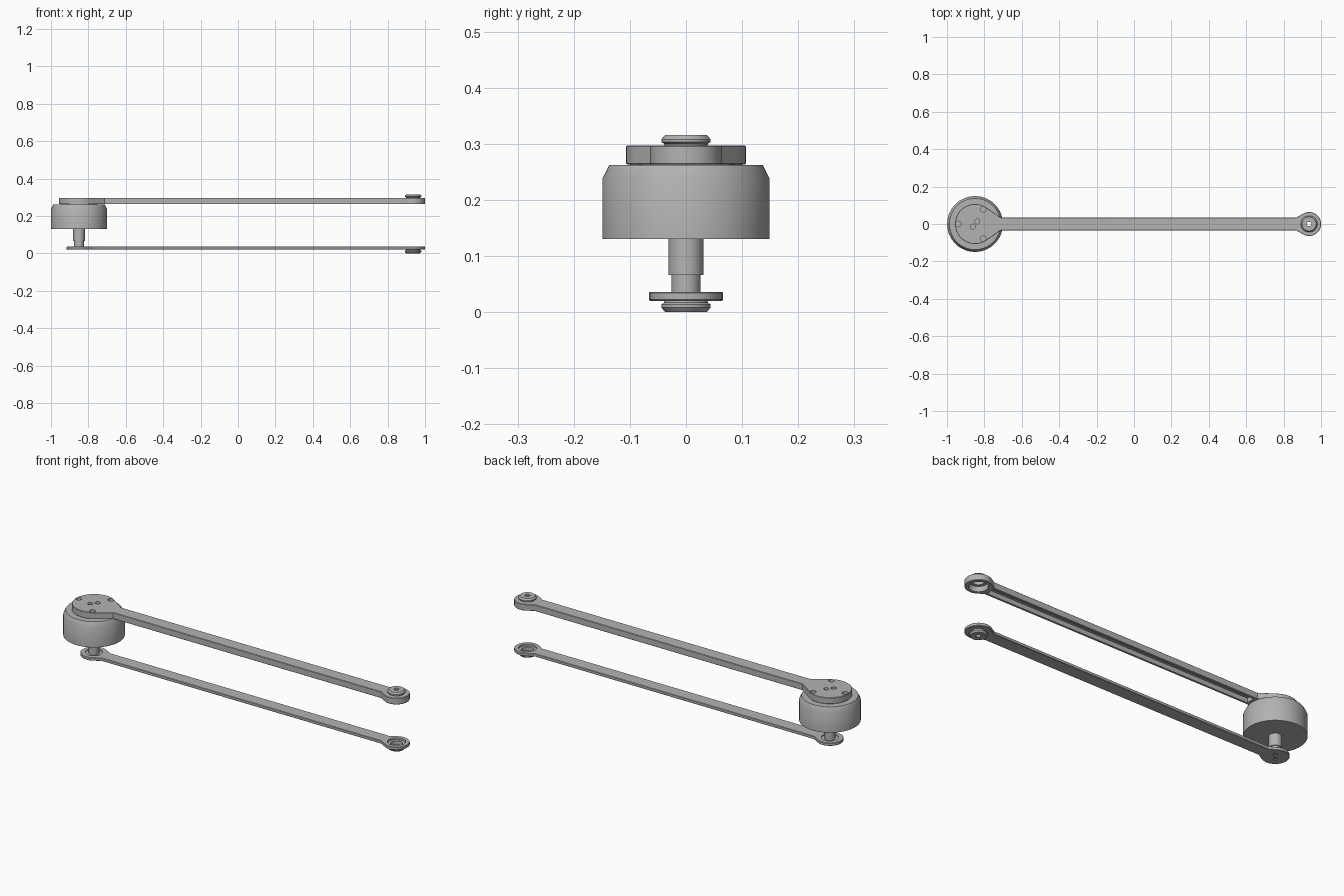
import bpy, bmesh, math

if "Cube" in bpy.data.objects:
    bpy.data.objects.remove(bpy.data.objects["Cube"], do_unlink=True)

GREY = (0.45, 0.45, 0.45, 1)
metal = bpy.data.materials.new("plain grey")
metal.use_nodes = True
metal.diffuse_color = GREY
metal.node_tree.nodes["Principled BSDF"].inputs["Base Color"].default_value = GREY

MOTOR_X, TIP_X = -0.85, 0.936
HALF_WIDTH = 0.035


def activate(obj):
    bpy.ops.object.select_all(action="DESELECT")
    obj.select_set(True)
    bpy.context.view_layer.objects.active = obj


def add_object(name, bm):
    bmesh.ops.recalc_face_normals(bm, faces=bm.faces)
    mesh = bpy.data.meshes.new(name)
    bm.to_mesh(mesh)
    bm.free()
    mesh.materials.append(metal)
    obj = bpy.data.objects.new(name, mesh)
    bpy.context.collection.objects.link(obj)
    return obj


def smooth(obj):
    activate(obj)
    bpy.ops.object.shade_smooth_by_angle(angle=math.radians(30))


def lathe(name, x, profile, y=0, steps=64):
    """Turn an open or closed (radius, z) profile around a vertical axis."""
    bm = bmesh.new()
    verts = [bm.verts.new((x + r, y, z)) for r, z in profile]
    edges = [bm.edges.new(pair) for pair in zip(verts, verts[1:])]
    if profile[0][0] > 0:
        edges.append(bm.edges.new((verts[-1], verts[0])))
    bmesh.ops.spin(bm, geom=verts + edges, cent=(x, y, 0), axis=(0, 0, 1),
                   angle=math.tau, steps=steps)
    bmesh.ops.remove_doubles(bm, verts=bm.verts, dist=1e-5)
    return add_object(name, bm)


def cylinder(name, x, y, r, z0, z1):
    return lathe(name, x, [(0, z0), (r, z0), (r, z1), (0, z1)], y, 40)


def box(name, x0, x1, half, z0, z1):
    bm = bmesh.new()
    bmesh.ops.create_cube(bm, size=1)
    for v in bm.verts:
        v.co = (x0 if v.co.x < 0 else x1, math.copysign(half, v.co.y),
                z0 if v.co.z < 0 else z1)
    return add_object(name, bm)


def arm(name, r_left, a_left, r_right, a_right, z0, z1):
    """Flat bar with a round head at each end, blended in by tangents."""
    outline = []
    for x, r, a, side in ((MOTOR_X, r_left, a_left, 1), (TIP_X, r_right, a_right, -1)):
        a = math.radians(a)
        neck = r * math.cos(a) + (r * math.sin(a) - HALF_WIDTH) * math.tan(a)
        outline.append((x + side * neck, side * HALF_WIDTH))
        for i in range(49):
            t = a + (math.tau - 2 * a) * i / 48
            outline.append((x + side * r * math.cos(t), side * r * math.sin(t)))
        outline.append((x + side * neck, -side * HALF_WIDTH))
    bm = bmesh.new()
    face = bm.faces.new([bm.verts.new((x, y, z0)) for x, y in outline])
    top = bmesh.ops.extrude_face_region(bm, geom=[face])["geom"]
    bmesh.ops.translate(bm, vec=(0, 0, z1 - z0),
                        verts=[g for g in top if isinstance(g, bmesh.types.BMVert)])
    obj = add_object(name, bm)
    activate(obj)
    bevel = obj.modifiers.new("edge", "BEVEL")
    bevel.width, bevel.segments = 0.002, 1
    bevel.limit_method, bevel.angle_limit = "ANGLE", math.radians(60)
    bpy.ops.object.modifier_apply(modifier=bevel.name)
    return obj


def cut(obj, cutters):
    for cutter in cutters:
        activate(obj)
        mod = obj.modifiers.new("cut", "BOOLEAN")
        mod.operation, mod.solver, mod.object = "DIFFERENCE", "EXACT", cutter
        bpy.ops.object.modifier_apply(modifier=mod.name)
        bpy.data.objects.remove(cutter, do_unlink=True)


# Motor housing, seat under the arm and stepped shaft
housing = lathe("motor_housing", MOTOR_X,
                [(0, 0.13), (0.149, 0.13), (0.149, 0.238), (0.137, 0.262), (0, 0.262)], steps=96)
seat = cylinder("motor_seat", MOTOR_X, 0, 0.1, 0.258, 0.266)
shaft = lathe("motor_shaft", MOTOR_X,
              [(0, 0.025), (0.026, 0.025), (0.026, 0.066), (0.031, 0.066),
               (0.031, 0.135), (0, 0.135)])

# Screw hole positions: three around the rim and a pair near the centre
rim_holes = [(MOTOR_X + 0.09 * math.cos(t), 0.09 * math.sin(t))
             for t in (math.pi, math.pi / 3, -math.pi / 3)]
centre_holes = [(MOTOR_X + s * 0.012, s * 0.014) for s in (-1, 1)]

# Upper arm: channel and bearing pocket open downwards, screw holes on top
upper = arm("upper_arm", 0.107, 55, 0.064, 60, 0.263, 0.297)
cut(upper, [box("channel", -0.7, 0.865, 0.022, 0.25, 0.287),
            cylinder("pocket", TIP_X, 0, 0.046, 0.25, 0.291),
            cylinder("bore", TIP_X, 0, 0.03, 0.28, 0.31)]
    + [cylinder("hole", x, y, 0.015, 0.276, 0.31) for x, y in rim_holes]
    + [cylinder("hole", x, y, 0.013, 0.276, 0.31) for x, y in centre_holes])

# Lower arm: bearing pocket and shaft recess open upwards, screws underneath
lower = arm("lower_arm", 0.066, 60, 0.064, 60, 0.02, 0.036)
cut(lower, [cylinder("pocket", TIP_X, 0, 0.044, 0.026, 0.05),
            cylinder("bore", TIP_X, 0, 0.03, 0.01, 0.03),
            cylinder("recess", MOTOR_X, 0, 0.042, 0.031, 0.05)]
    + [cylinder("hole", x, y, 0.01, 0.01, 0.024) for x, y in centre_holes])

# Hollow pivot caps, mirrored above and below
caps = []
for name, base, way in (("upper_pivot_cap", 0.297, 1), ("lower_pivot_cap", 0.02, -1)):
    shape = [(0.03, -0.004), (0.038, -0.004), (0.039, 0.003), (0.044, 0.006),
             (0.044, 0.011), (0.037, 0.0185), (0.012, 0.0185), (0.012, 0.012),
             (0.03, 0.012)]
    if way < 0:
        shape = [(r, z * 20 / 18.5) for r, z in shape]
    caps.append(lathe(name, TIP_X, [(r, base + way * z) for r, z in shape]))

for part in [housing, seat, shaft, upper, lower] + caps:
    smooth(part)
